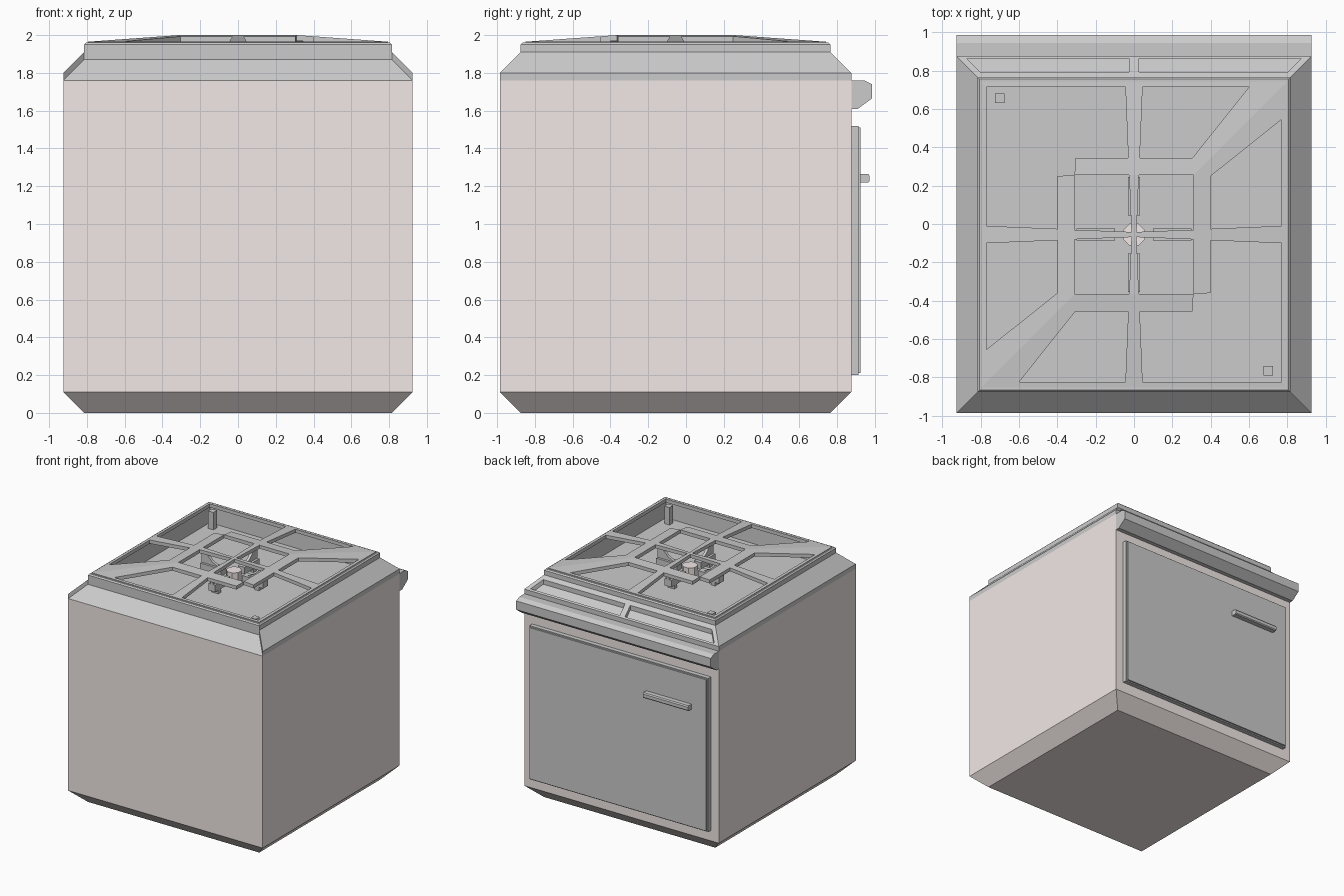
import bpy, bmesh, math
from mathutils import Matrix, Vector

if "Cube" in bpy.data.objects:
    bpy.data.objects.remove(bpy.data.objects["Cube"])

CY = -0.055                      # centre line of the cabinet in y
HX, HY = 0.925, 0.93             # cabinet half sizes

pink = bpy.data.materials.new("enamel")
pink.diffuse_color = (0.88, 0.81, 0.79, 1)
pink.use_nodes = True
pink.node_tree.nodes["Principled BSDF"].inputs["Base Color"].default_value = pink.diffuse_color


def finish(name, bm, mat=None):
    bmesh.ops.recalc_face_normals(bm, faces=bm.faces)
    me = bpy.data.meshes.new(name)
    bm.to_mesh(me)
    bm.free()
    ob = bpy.data.objects.new(name, me)
    bpy.context.collection.objects.link(ob)
    if mat:
        me.materials.append(mat)
    return ob


def loft(name, rings, mat=None, cap_start=True):
    """Stack of rectangles given as (inset, z)."""
    bm = bmesh.new()
    loops = []
    for inset, z in rings:
        x, y = HX - inset, HY - inset
        loops.append([bm.verts.new((sx * x, CY + sy * y, z))
                      for sx, sy in ((-1, -1), (1, -1), (1, 1), (-1, 1))])
    for a, b in zip(loops, loops[1:]):
        for i in range(4):
            j = (i + 1) % 4
            bm.faces.new((a[i], a[j], b[j], b[i]))
    if cap_start:
        bm.faces.new(loops[0])
    bm.faces.new(loops[-1])
    return finish(name, bm, mat)


def prism(bm, pts, vec):
    """Solid from a polygon swept along vec."""
    vec = Vector(vec)
    a = [bm.verts.new(p) for p in pts]
    b = [bm.verts.new(Vector(p) + vec) for p in pts]
    n = len(a)
    bm.faces.new(a)
    bm.faces.new(b[::-1])
    for i in range(n):
        bm.faces.new((a[i], b[i], b[(i + 1) % n], a[(i + 1) % n]))


def box(bm, x0, x1, y0, y1, z0, z1):
    prism(bm, [(x0, y0, z0), (x1, y0, z0), (x1, y1, z0), (x0, y1, z0)],
          (0, 0, z1 - z0))


# cabinet and hob tray
loft("cabinet", [(0.11, 0), (0, 0.11), (0, 1.76)], pink)
loft("hob_tray", [(0, 1.76), (0.11, 1.87), (0.11, 1.95), (0.12, 1.96),
                  (0.145, 1.96), (0.15, 1.80)], cap_start=False)

# raised mitred slabs on the side slopes
for s, side in ((-1, "left"), (1, "right")):
    bm = bmesh.new()
    prism(bm, [(s * HX, CY - HY, 1.76), (s * HX, CY + HY, 1.76),
               (s * (HX - .11), CY + HY - .11, 1.87),
               (s * (HX - .11), CY - HY + .11, 1.87)], (0, 0, 0.04))
    finish(side + "_slope_panel", bm)

# control panel frame on the rear slope: t runs from lower edge to upper edge
bm = bmesh.new()


def slope(x, t):
    return (x, CY + HY - .11 * t, 1.76 + .11 * t)


def edge(t):
    return HX - .11 * t


for t0, t1 in ((0, 0.1), (0.75, 1)):
    prism(bm, [slope(-edge(t0), t0), slope(edge(t0), t0),
               slope(edge(t1), t1), slope(-edge(t1), t1)], (0, 0, 0.04))
for s in (-1, 1):
    prism(bm, [slope(s * edge(.1), .1), slope(s * (edge(.1) - .04), .1),
               slope(s * (edge(.75) - .04), .75), slope(s * edge(.75), .75)],
          (0, 0, 0.04))
prism(bm, [slope(-.025, .1), slope(.025, .1), slope(.025, .75), slope(-.025, .75)],
      (0, 0, 0.04))
finish("control_panel_frame", bm)

# rail under the control panel
bm = bmesh.new()
prof = [(.87, 1.76), (.945, 1.76), (.985, 1.74), (.985, 1.665), (.91, 1.61), (.87, 1.61)]
prism(bm, [(-HX, y, z) for y, z in prof], (2 * HX, 0, 0))
finish("rear_rail", bm)

# oven door with a slightly tapered face
bm = bmesh.new()
box(bm, -.85, .85, .87, .912, .2, 1.52)
prism(bm, [(-.84, .912, .21), (.84, .912, .21), (.84, .912, 1.51), (-.84, .912, 1.51)],
      (0, .013, 0))
finish("oven_door", bm)

# door handle
bm = bmesh.new()
prof = [(.92, 1.22), (.965, 1.22), (.972, 1.228), (.972, 1.255), (.965, 1.265), (.92, 1.265)]
prism(bm, [(-.70, y, z) for y, z in prof], (.43, 0, 0))
finish("door_handle", bm)

# pan grate: one quarter, turned four times
bm = bmesh.new()
O, W, R, S = 0.795, 0.77, 0.40, 0.31   # edge, outer opening, ring out, ring in


def gz(x, y):
    d = max(abs(x), abs(y))
    return 2.0 - 0.035 * min(1, max(0, (d - S) / (O - S)))


quarter = [
    [(W, -W), (O, -O), (O, O), (W, W)],
    [(S, -S), (R, -.305), (R, .305), (S, S)],
    [(R, -.03), (W, -.045), (W, .045), (R, .03)],
    [(0, -.013), (S, -.025), (S, .025), (0, .013)],
    [(S, S), (R, .305), (W, .70), (W, W)],
    [(S, S), (W, W), (.60, W), (.305, R)],
]
for k in range(4):
    rot = Matrix.Rotation(k * math.pi / 2, 3, 'Z')
    flip = -1 if k % 2 else 1
    for poly in quarter:
        pts = []
        for x, y in poly:
            # mirror every second quarter so the wide openings match up
            p = rot @ Vector((x, y * flip, 0)) if len(poly) else None
            pts.append((p.x, p.y + CY, gz(x, y) - 0.03))
        prism(bm, pts, (0, 0, 0.03))
for sx in (-1, 1):
    for sy in (-1, 1):
        x, y = sx * .70, CY + sy * .71
        box(bm, x - .025, x + .025, y - .025, y + .025, 1.80, 1.95)
finish("pan_grate", bm)

# burner arms with upright fins
bm = bmesh.new()
for k in range(4):
    start = len(bm.verts)
    box(bm, .10, .30, -.032, .032, 1.83, 1.89)
    box(bm, .22, .26, -.032, .032, 1.80, 1.84)
    prism(bm, [(.12, -.012, 1.88), (.30, -.012, 1.88), (.30, -.012, 1.98),
               (.26, -.012, 1.98), (.20, -.012, 1.92)], (0, .024, 0))
    bm.verts.ensure_lookup_table()
    bmesh.ops.rotate(bm, verts=bm.verts[start:], cent=(0, 0, 0),
                     matrix=Matrix.Rotation(k * math.pi / 2, 3, 'Z'))
bmesh.ops.translate(bm, verts=bm.verts, vec=(0, CY, 0))
finish("burner_arms", bm)

# burner head
bm = bmesh.new()
ring = [(.062 * math.cos(math.radians(22.5 + 45 * i)),
         CY + .062 * math.sin(math.radians(22.5 + 45 * i)), 1.80) for i in range(8)]
prism(bm, ring, (0, 0, 0.10))
finish("burner_head", bm, pink)
